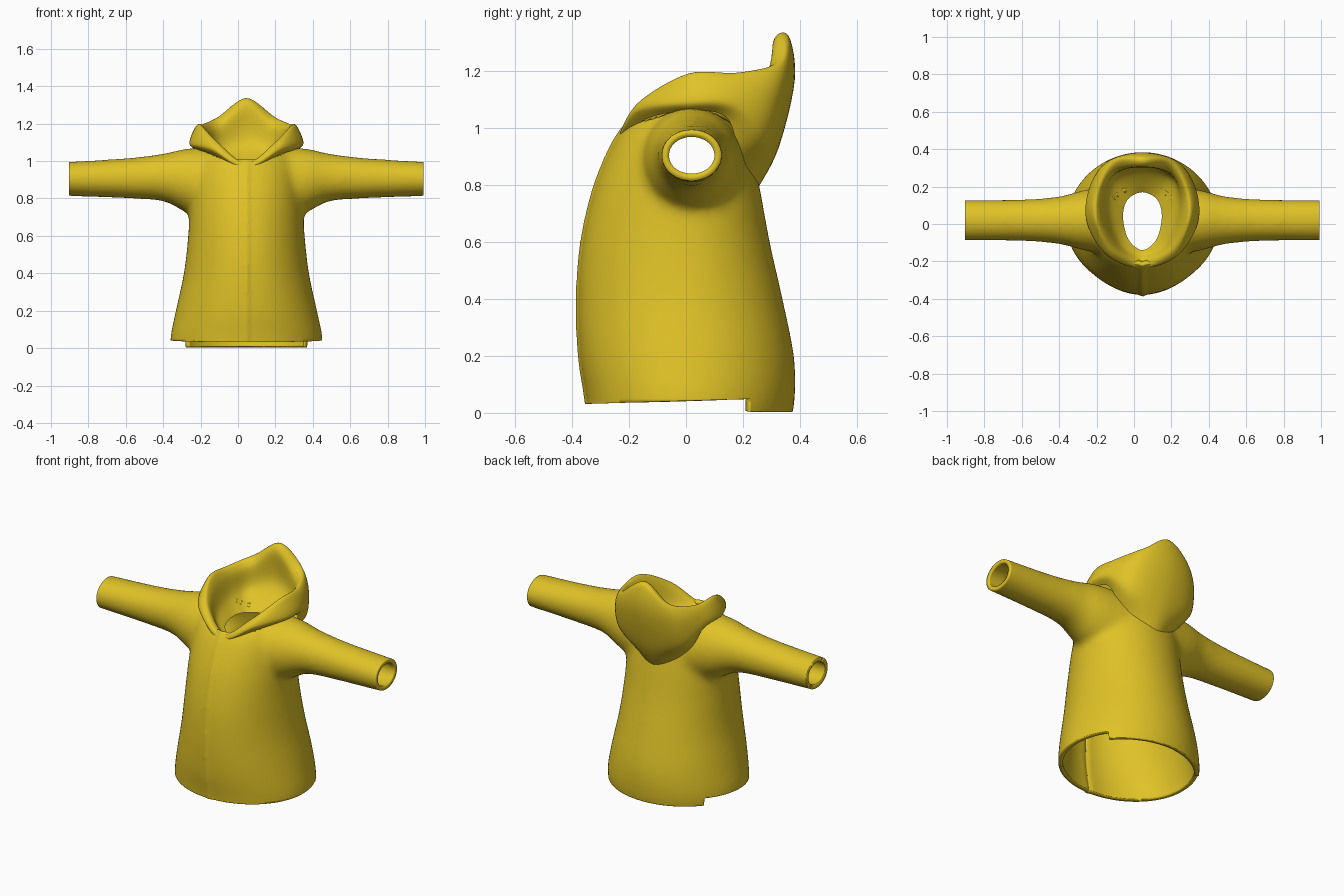
import bpy, bmesh
from math import sin, cos, pi
from mathutils import Vector

cube = bpy.data.objects.get("Cube")
if cube:
    bpy.data.objects.remove(cube)

MID = 0.045  # x of the garment's centre line

yellow = bpy.data.materials.new("raincoat yellow")
yellow.use_nodes = True
colour = (0.74, 0.54, 0.02, 1)
yellow.diffuse_color = colour
shader = yellow.node_tree.nodes["Principled BSDF"]
shader.inputs["Base Color"].default_value = colour
shader.inputs["Roughness"].default_value = 0.6


def spline(points, steps, closed=False):
    """Smooth curve through points of any dimension."""
    p = [Vector(q) for q in points]
    n = len(p)
    pick = (lambda i: p[i % n]) if closed else (lambda i: p[max(0, min(n - 1, i))])
    out = []
    for i in range(n if closed else n - 1):
        a, b, c, d = (pick(i + k) for k in (-1, 0, 1, 2))
        for s in range(steps):
            t = s / steps
            out.append(b + (c - a) * (t / 2) + (a * 2 - b * 5 + c * 4 - d) * (t * t / 2)
                       + (b * 3 - a - c * 3 + d) * (t ** 3 / 2))
    return out if closed else out + [p[-1]]


def loft(bm, rings, caps):
    rows = [[bm.verts.new(co) for co in ring] for ring in rings]
    n = len(rows[0])
    faces = [bm.faces.new((a[i], a[(i + 1) % n], b[(i + 1) % n], b[i]))
             for a, b in zip(rows, rows[1:]) for i in range(n)]
    if caps:
        faces += [bm.faces.new(rows[0]), bm.faces.new(rows[-1])]
    bmesh.ops.recalc_face_normals(bm, faces=faces)


def make_object(name, bm):
    mesh = bpy.data.meshes.new(name)
    bm.to_mesh(mesh)
    bm.free()
    mesh.materials.append(yellow)
    obj = bpy.data.objects.new(name, mesh)
    bpy.context.collection.objects.link(obj)
    return obj


def shade_smooth(obj):
    for face in obj.data.polygons:
        face.use_smooth = True


def turn(i, n=48):
    return 2 * pi * i / n


# Coat body and sleeves as overlapping solids
bm = bmesh.new()
body_rows = [  # height, half width, front, back
    (-.06, .4, .34, .362), (.05, .408, .35, .383), (.2, .378, .373, .38),
    (.4, .335, .38, .34), (.6, .312, .365, .295), (.8, .3, .318, .258),
    (.97, .28, .243, .22), (1.05, .22, .17, .17), (1.09, .11, .09, .12)]
body = [[(MID + w * sin(turn(i)), (back if cos(turn(i)) > 0 else front) * cos(turn(i)), z)
         for i in range(48)] for z, w, front, back in spline(body_rows, 5)]
loft(bm, body, True)

sleeve_rows = [  # distance out, height, half height, half depth
    (.15, .865, .21, .19), (.32, .895, .172, .16), (.445, .912, .128, .128),
    (.645, .908, .108, .112), (1, .904, .09, .108)]
for side in (-1, 1):
    sleeve = [[(MID + side * x, .02 + d * cos(turn(i)), z + h * sin(turn(i)))
               for i in range(48)] for x, z, h, d in spline(sleeve_rows, 5)]
    loft(bm, sleeve, True)
coat = make_object("coat", bm)

# Fuse into one skin with soft armpits
remesh = coat.modifiers.new("fuse", 'REMESH')
remesh.mode = 'VOXEL'
remesh.voxel_size = 0.014
soften = coat.modifiers.new("soften", 'SMOOTH')
soften.factor = 0.5
soften.iterations = 30
bpy.context.view_layer.update()
fused = coat.evaluated_get(bpy.context.evaluated_depsgraph_get())
bm = bmesh.new()
bm.from_mesh(fused.to_mesh())
fused.to_mesh_clear()
coat.modifiers.clear()


def cut(co, normal, clear):
    geom = bm.verts[:] + bm.edges[:] + bm.faces[:]
    bmesh.ops.bisect_plane(bm, geom=geom, plane_co=co, plane_no=normal, clear_outer=clear)


# Open the cuffs and the hem, leaving the longer tail at the back
for side in (-1, 1):
    cut((MID + side * .948, 0, 0), (side, 0, 0), True)
cut((0, 0, .004), (0, 0, -1), True)
cut((0, 0, .042), (0, .03, -1), False)
cut((0, .225, 0), (0, 1, 0), False)


def is_open(face):
    c = face.calc_center_median()
    hem = c.z < .042 + .03 * c.y and c.y < .225
    neck = c.z > .85 and ((c.x - MID) / .22) ** 2 + (c.y / .215) ** 2 < 1
    return hem or neck


bmesh.ops.delete(bm, geom=[f for f in bm.faces if is_open(f)], context='FACES')

# Raised closure down the middle of the front
for v in bm.verts:
    off = abs(v.co.x - MID)
    if off < .022 and v.co.y < -.1:
        v.co.y -= .01 * (1 - off / .022)
bm.to_mesh(coat.data)
bm.free()
if not coat.data.materials:
    coat.data.materials.append(yellow)
for face in coat.data.polygons:
    face.material_index = 0
shade_smooth(coat)
cloth = coat.modifiers.new("cloth", 'SOLIDIFY')
cloth.thickness = 0.025
cloth.offset = -1

# Hood lying open: rings from outer seam over the rim to the neck hole,
# each given from the front point round one side to the back
hood_rings = [
    [(0, -.22, .95), (.17, -.145, 1.03), (.265, 0, 1.06), (.26, .14, 1.04), (.19, .19, .9), (0, .25, .785)],
    [(0, -.235, .965), (.185, -.17, 1.06), (.295, 0, 1.09), (.29, .17, 1.08), (.21, .28, .97), (0, .325, .93)],
    [(0, -.23, .985), (.18, -.165, 1.09), (.275, .01, 1.155), (.272, .18, 1.155), (.2, .325, 1.13), (0, .382, 1.17)],
    [(0, -.215, .99), (.155, -.15, 1.1), (.245, .01, 1.192), (.24, .18, 1.195), (.16, .33, 1.23), (0, .36, 1.325)],
    [(0, -.19, .985), (.13, -.14, 1.07), (.21, .01, 1.15), (.21, .17, 1.16), (.14, .28, 1.19), (0, .305, 1.3)],
    [(0, -.165, .965), (.105, -.12, 1), (.165, .01, 1.04), (.18, .15, 1.05), (.14, .25, 1.05), (0, .305, 1.1)],
    [(0, -.14, .955), (.07, -.09, .97), (.1, 0, .975), (.1, .08, .975), (.07, .14, .97), (0, .17, .97)],
]
around = []
for half in hood_rings:
    mirrored = [(-x, y, z) for x, y, z in half[-2:0:-1]]
    around.append([(x + MID, y, z) for x, y, z in spline(half + mirrored, 8, True)])
strands = [spline(strand, 6) for strand in zip(*around)]
bm = bmesh.new()
loft(bm, list(zip(*strands)), False)
hood = make_object("hood", bm)
shade_smooth(hood)
